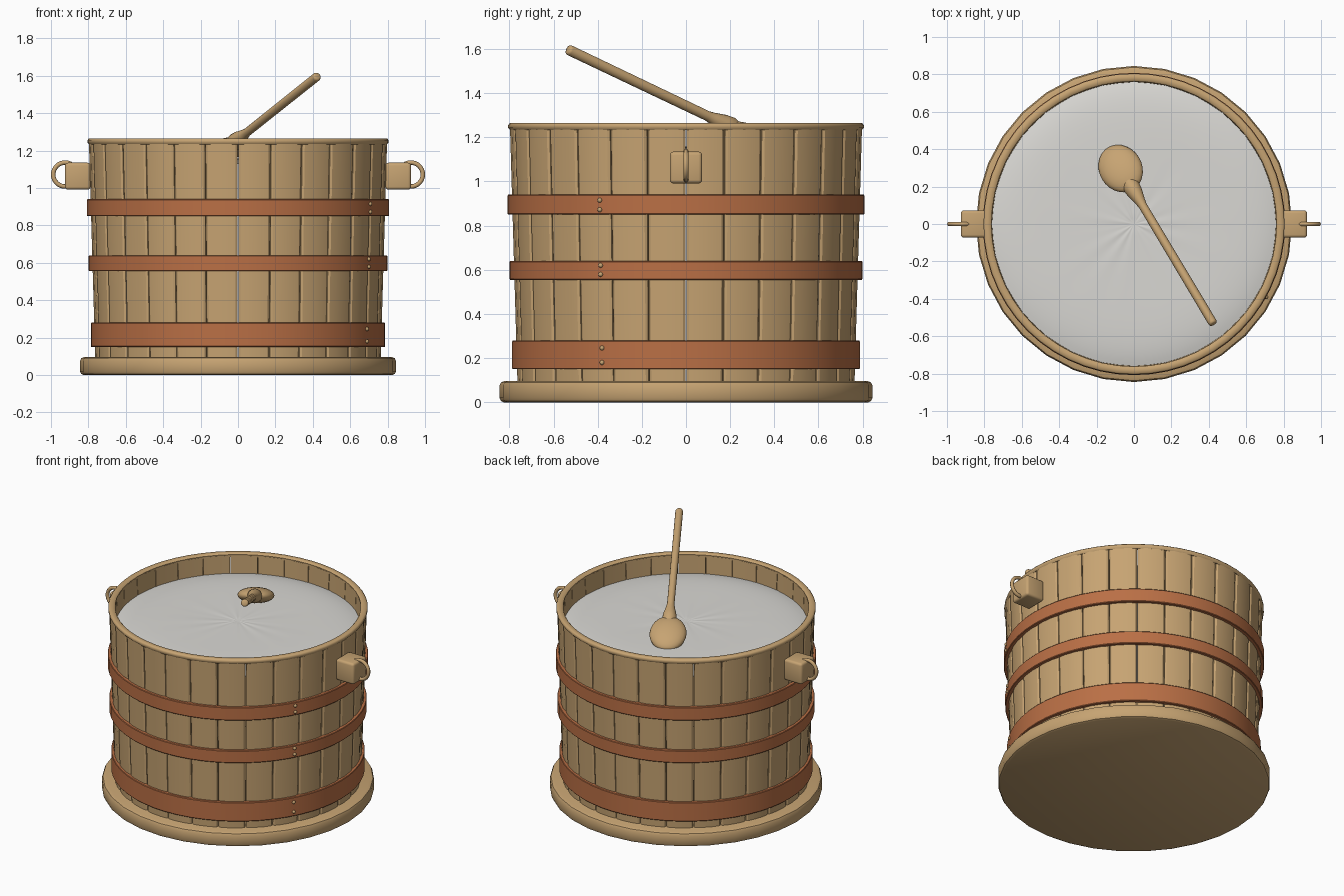
import bpy, bmesh, math
from mathutils import Vector, Matrix

if "Cube" in bpy.data.objects:
    bpy.data.objects.remove(bpy.data.objects["Cube"])


def mat(name, rgb):
    m = bpy.data.materials.new(name)
    m.diffuse_color = (*rgb, 1)
    m.use_nodes = True
    m.node_tree.nodes["Principled BSDF"].inputs["Base Color"].default_value = m.diffuse_color
    return m


WOOD = mat("light_wood", (0.57, 0.37, 0.17))
COPPER = mat("copper_band", (0.49, 0.16, 0.06))
CREAM = mat("pale_surface", (0.70, 0.69, 0.66))


def finish(bm, name, material, angle=35):
    bmesh.ops.recalc_face_normals(bm, faces=bm.faces)
    me = bpy.data.meshes.new(name)
    bm.to_mesh(me)
    bm.free()
    me.materials.append(material)
    ob = bpy.data.objects.new(name, me)
    bpy.context.collection.objects.link(ob)
    bpy.ops.object.select_all(action='DESELECT')
    ob.select_set(True)
    bpy.context.view_layer.objects.active = ob
    bpy.ops.object.shade_smooth_by_angle(angle=math.radians(angle))
    return ob


def lathe(bm, profile, segs, closed=False):
    """Revolve (radius, height) points about z; open profiles get end caps."""
    rings = [[bm.verts.new((r * math.cos(2 * math.pi * i / segs),
                            r * math.sin(2 * math.pi * i / segs), z))
              for i in range(segs)] for r, z in profile]
    pairs = list(zip(rings, rings[1:]))
    if closed:
        pairs.append((rings[-1], rings[0]))
    for a, b in pairs:
        for i in range(segs):
            j = (i + 1) % segs
            bm.faces.new((a[i], a[j], b[j], b[i]))
    if not closed:
        bm.faces.new(rings[0])
        bm.faces.new(rings[-1])


# Base board with rounded edges
bm = bmesh.new()
lathe(bm, [(0.825, 0), (0.838, 0.006), (0.845, 0.02), (0.845, 0.075),
           (0.838, 0.09), (0.82, 0.097)], 32)
finish(bm, "base", WOOD)

# Wall staves, flaring slightly upwards, with chamfered long edges
N = 28
bm = bmesh.new()
half = math.pi / N
section = [(-0.975, -0.034), (-0.975, -0.009), (-0.85, -0.001), (-0.4, 0.002),
           (0.4, 0.002), (0.85, -0.001), (0.975, -0.009), (0.975, -0.034),
           (0.0, -0.036)]
for k in range(N):
    mid = (2 * k + 1) * half
    ends = []
    for z, r in ((0.09, 0.763), (1.25, 0.797)):
        ends.append([bm.verts.new(((r + d) * math.cos(mid + t * half),
                                   (r + d) * math.sin(mid + t * half), z))
                     for t, d in section])
    n = len(section)
    for i in range(n):
        j = (i + 1) % n
        bm.faces.new((ends[0][i], ends[0][j], ends[1][j], ends[1][i]))
    bm.faces.new(ends[0])
    bm.faces.new(ends[1])
finish(bm, "staves", WOOD, 30)

# Rim lip
bm = bmesh.new()
lathe(bm, [(0.764, 1.24), (0.797, 1.233), (0.805, 1.243), (0.805, 1.256),
           (0.798, 1.264), (0.77, 1.264), (0.762, 1.256)], 56, closed=True)
finish(bm, "rim", WOOD, 50)

# Hoops and their rivets
BANDS = [(0.15, 0.28, 0.787, 0.18, 0.246), (0.555, 0.64, 0.799, 0.579, 0.62),
         (0.85, 0.94, 0.808, 0.872, 0.915)]
rivets = bmesh.new()
for idx, (z0, z1, r, ra, rb) in enumerate(BANDS):
    bm = bmesh.new()
    lathe(bm, [(r - 0.025, z0), (r - 0.003, z0), (r, z0 + 0.004),
               (r, z1 - 0.004), (r - 0.003, z1), (r - 0.025, z1)], 56, closed=True)
    finish(bm, "hoop_%d" % (idx + 1), COPPER)
    a = math.radians(-28.9)
    for z in (ra, rb):
        bmesh.ops.create_uvsphere(
            rivets, u_segments=10, v_segments=6, radius=0.011,
            matrix=Matrix.Translation((r * math.cos(a), r * math.sin(a), z)))
finish(rivets, "rivets", WOOD, 60)

# Pale surface inside: gentle dome with wrinkles gathered at the centre
bm = bmesh.new()
SEG, RINGS = 96, 24
centre = bm.verts.new((0, 0, 1.155))
prev = None
for k in range(1, RINGS + 1):
    f = k / RINGS
    ring = []
    for i in range(SEG):
        a = 2 * math.pi * i / SEG
        wave = math.sin(11 * a + 1.3 * math.sin(3 * a)) + 0.6 * math.sin(17 * a + 1)
        z = 1.158 - 0.03 * f ** 8 + 0.014 * f * math.exp(-7 * f) * wave
        z += 0.002 * math.sin(3 * a + 5 * f) * f * (1 - f)
        ring.append(bm.verts.new((0.765 * f * math.cos(a), 0.765 * f * math.sin(a), z)))
    for i in range(SEG):
        j = (i + 1) % SEG
        if prev:
            bm.faces.new((prev[i], ring[i], ring[j], prev[j]))
        else:
            bm.faces.new((centre, ring[i], ring[j]))
    prev = ring
ob = finish(bm, "pale_surface", CREAM, 60)
if ob.data.polygons[0].normal.z < 0:
    ob.data.flip_normals()

# Side lugs and rings
for side, label in ((1, "right"), (-1, "left")):
    bm = bmesh.new()
    bmesh.ops.create_cube(bm, size=1, matrix=Matrix.Translation((side * 0.857, 0, 1.063))
                          @ Matrix.Diagonal((0.137, 0.146, 0.144, 1)))
    bmesh.ops.bevel(bm, geom=bm.edges[:], offset=0.016, segments=3,
                    profile=0.5, affect='EDGES')
    finish(bm, label + "_lug", WOOD, 40)
    bm = bmesh.new()
    tube = [(0.064 + 0.012 * math.cos(t * math.pi / 4),
             0.012 * math.sin(t * math.pi / 4)) for t in range(8)]
    lathe(bm, tube, 32, closed=True)
    bm.transform(Matrix.Translation((side * 0.924, 0, 1.072))
                 @ Matrix.Rotation(math.pi / 2, 4, 'X'))
    finish(bm, label + "_ring", WOOD, 60)

# Spoon: tapered handle with flared neck, and shallow bowl dipping in the surface
neck, tip = Vector((-0.005, 0.185, 1.255)), Vector((0.425, -0.535, 1.598))
length = (tip - neck).length
axis = (tip - neck).normalized()
across = axis.cross(Vector((0, 0, 1))).normalized()
up = axis.cross(across)
frame = Matrix.Translation(neck) @ Matrix((across, up, axis)).transposed().to_4x4()
bm = bmesh.new()
lathe(bm, [(0.03, -0.07), (0.046, -0.02), (0.042, 0.02), (0.028, 0.08), (0.023, 0.11),
           (0.024, length - 0.012), (0.021, length - 0.003), (0.014, length)], 16)
bm.transform(frame)
finish(bm, "spoon_handle", WOOD, 50)
bm = bmesh.new()
bmesh.ops.create_uvsphere(bm, u_segments=24, v_segments=14, radius=1,
                          matrix=frame @ Matrix.Translation((0, 0, -0.14))
                          @ Matrix.Diagonal((0.115, 0.05, 0.14, 1)))
finish(bm, "spoon_bowl", WOOD, 60)
